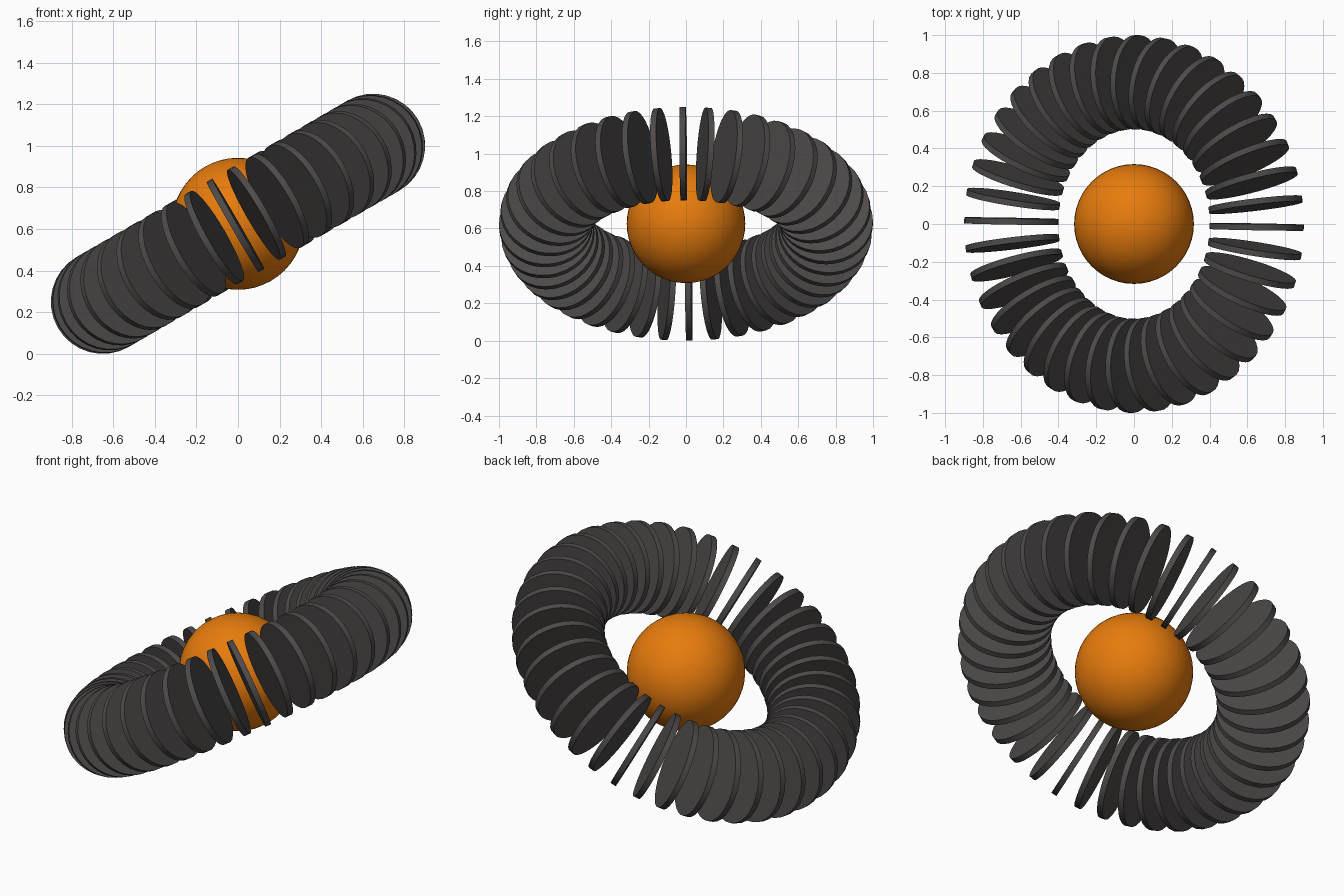
import bpy
from math import radians
from mathutils import Matrix

CENTRE_Z = 0.625
RING_RADIUS = 0.75
DISC_RADIUS = 0.25
DISC_COUNT = 40

cube = bpy.data.objects.get("Cube")
if cube:
    bpy.data.objects.remove(cube, do_unlink=True)


def make_material(name, rgb):
    mat = bpy.data.materials.new(name)
    mat.use_nodes = True
    colour = (*rgb, 1.0)
    mat.diffuse_color = colour
    mat.node_tree.nodes["Principled BSDF"].inputs["Base Color"].default_value = colour
    return mat


orange = make_material("orange", (0.8, 0.2, 0.004))
charcoal = make_material("charcoal", (0.075, 0.069, 0.067))

# Central sphere
bpy.ops.mesh.primitive_uv_sphere_add(segments=48, ring_count=24, radius=0.317,
                                     location=(0, 0, CENTRE_Z))
sphere = bpy.context.object
sphere.name = "centre_sphere"
sphere.data.materials.append(orange)
bpy.ops.object.shade_smooth()

# One thin disc, whose mesh all the others share
bpy.ops.mesh.primitive_cylinder_add(vertices=32, radius=DISC_RADIUS, depth=0.032)
disc = bpy.context.object
disc.data.name = "ring_disc"
disc.data.materials.append(charcoal)
bpy.ops.object.shade_smooth_by_angle()

# Ring of discs, tilted up towards +x, each disc facing along the ring
tilt = Matrix.Translation((0, 0, CENTRE_Z)) @ Matrix.Rotation(radians(-30), 4, "Y")
stand = Matrix.Translation((RING_RADIUS, 0, 0)) @ Matrix.Rotation(radians(90), 4, "X")
for i in range(DISC_COUNT):
    if i:
        disc = bpy.data.objects.new("disc", disc.data)
        bpy.context.collection.objects.link(disc)
    disc.name = f"ring_disc_{i + 1}"
    angle = radians(360 * i / DISC_COUNT - 1.15)
    disc.matrix_world = tilt @ Matrix.Rotation(angle, 4, "Z") @ stand
